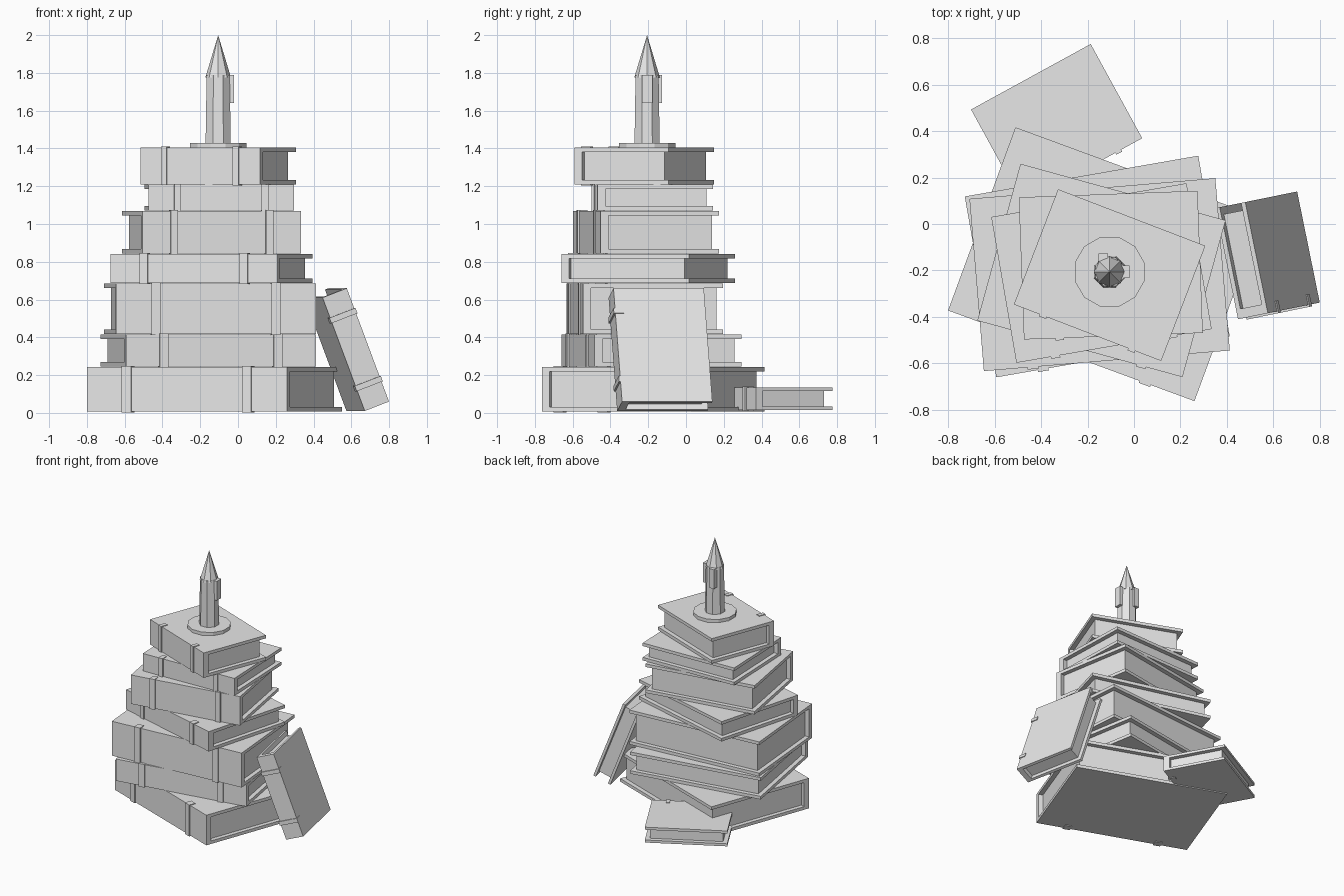
import bpy, bmesh
from math import radians, sin, cos, pi
from mathutils import Matrix, Vector

if "Cube" in bpy.data.objects:
    bpy.data.objects.remove(bpy.data.objects["Cube"])

# single clay-like colour
grey = bpy.data.materials.new("light_grey")
grey.diffuse_color = (0.8, 0.8, 0.8, 1)
grey.use_nodes = True
grey.node_tree.nodes["Principled BSDF"].inputs["Base Color"].default_value = grey.diffuse_color


def finish(name, bm, matrix=Matrix()):
    mesh = bpy.data.meshes.new(name)
    bm.to_mesh(mesh)
    bm.free()
    mesh.materials.append(grey)
    ob = bpy.data.objects.new(name, mesh)
    ob.matrix_world = matrix
    bpy.context.collection.objects.link(ob)
    return ob


def add_box(bm, x0, x1, y0, y1, z0, z1):
    m = Matrix.Translation(((x0 + x1) / 2, (y0 + y1) / 2, (z0 + z1) / 2))
    m = m @ Matrix.Diagonal((x1 - x0, y1 - y0, z1 - z0, 1))
    bmesh.ops.create_cube(bm, size=1, matrix=m)


def box(name, bounds, matrix=Matrix()):
    bm = bmesh.new()
    add_box(bm, *bounds)
    return finish(name, bm, matrix)


def prism(name, x, y, z0, z1, r0, r1, sides, turn=0):
    bm = bmesh.new()
    bmesh.ops.create_cone(bm, cap_ends=True, segments=sides, radius1=r0, radius2=r1, depth=z1 - z0)
    m = Matrix.Translation((x, y, (z0 + z1) / 2)) @ Matrix.Rotation(turn, 4, 'Z')
    return finish(name, bm, m)


def book(name, w, d, h, matrix, cover=0.024, inset=0.033, spine=0.042):
    """Book centred on its origin: spine along x on the -y side, thickness in z."""
    X, Y, Z = w / 2, d / 2, h / 2
    # two boards and the spine
    bm = bmesh.new()
    add_box(bm, -X, X, -Y, Y, -Z, -Z + cover)
    add_box(bm, -X, X, -Y, Y, Z - cover, Z)
    add_box(bm, -X, X, -Y, -Y + spine, -Z + cover, Z - cover)
    finish(name + "_cover", bm, matrix)
    # page block
    box(name + "_pages", (-X + inset, X - inset, -Y + spine, Y - inset,
                          -Z + cover, Z - cover), matrix)
    # raised spine bands
    bm = bmesh.new()
    bw = 0.022 * w + 0.001
    for s in (-0.3, 0.3):
        add_box(bm, s * w - bw, s * w + bw, -Y - 0.009, -Y + 0.045, -Z - 0.005, Z + 0.005)
    finish(name + "_bands", bm, matrix)


# twisted stack: centre x, y, bottom, top, width, depth, turn
stack = [
    (-0.125, -0.173, 0.008, 0.243, 1.130, 0.840, -20.2),
    (-0.158, -0.183, 0.245, 0.415, 1.020, 0.790, 9.9),
    (-0.148, -0.218, 0.417, 0.685, 1.062, 0.744, 4.8),
    (-0.140, -0.200, 0.687, 0.842, 0.916, 0.700, -15.4),
    (-0.140, -0.211, 0.844, 1.070, 0.853, 0.637, 9.8),
    (-0.100, -0.177, 1.072, 1.208, 0.770, 0.612, 2.1),
    (-0.105, -0.220, 1.210, 1.405, 0.679, 0.531, -21.0),
]
for i, (x, y, z0, z1, w, d, a) in enumerate(stack):
    m = Matrix.Translation((x, y, (z0 + z1) / 2)) @ Matrix.Rotation(radians(a), 4, 'Z')
    book(f"stacked_book_{i + 1}", w, d, z1 - z0, m)

# small book lying behind the stack
book("fallen_book", 0.587, 0.462, 0.12,
     Matrix.Translation((-0.333, 0.431, 0.075)) @ Matrix.Rotation(radians(28.7), 4, 'Z'), cover=0.02)

# book leaning against the right side
lean = (Matrix.Translation((0.575, -0.135, 0.335)) @ Matrix.Rotation(radians(11.5), 4, 'Z')
        @ Matrix.Rotation(radians(90 - 20.8), 4, 'Y'))
book("leaning_book", 0.642, 0.488, 0.14, lean, cover=0.02)

# candle on a saucer
cx, cy = -0.105, -0.206
prism("saucer", cx, cy, 1.405, 1.43, 0.155, 0.155, 12, pi / 12)
prism("candle", cx, cy, 1.43, 1.79, 0.072, 0.066, 8, pi / 8)
prism("flame", cx, cy, 1.775, 2.0, 0.068, 0.0, 8)

# wax drips down two sides
box("wax_drip_right", (-0.068, -0.02, -0.232, -0.178, 1.64, 1.79))
box("wax_drip_back", (-0.152, -0.112, -0.17, -0.126, 1.64, 1.79))
